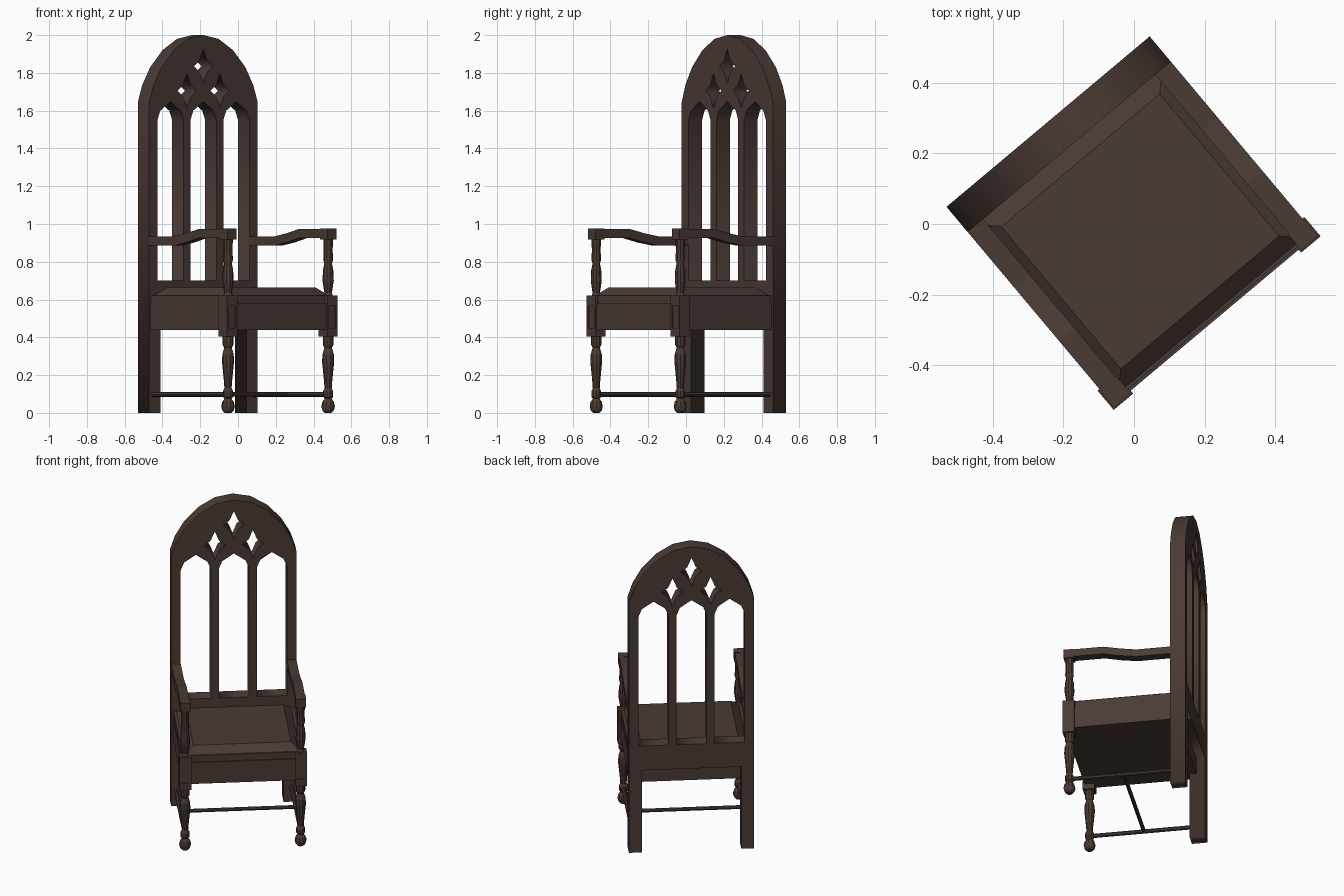
import bpy, bmesh, math
from mathutils import Matrix

if "Cube" in bpy.data.objects:
    bpy.data.objects.remove(bpy.data.objects["Cube"])

TURN = Matrix.Rotation(math.radians(40), 4, 'Z')   # whole chair is turned 40 degrees
wood = bpy.data.materials.new("dark_brown_wood")
wood.diffuse_color = (0.068, 0.043, 0.035, 1)
wood.use_nodes = True
wood.node_tree.nodes["Principled BSDF"].inputs["Base Color"].default_value = wood.diffuse_color


def finish(name, bm):
    bmesh.ops.recalc_face_normals(bm, faces=bm.faces)
    bm.transform(TURN)
    me = bpy.data.meshes.new(name)
    bm.to_mesh(me)
    bm.free()
    me.materials.clear()
    me.materials.append(wood)
    ob = bpy.data.objects.new(name, me)
    bpy.context.collection.objects.link(ob)
    return ob


def box_bm(x0, x1, y0, y1, z0, z1):
    bm = bmesh.new()
    bmesh.ops.create_cube(bm, size=1)
    for v in bm.verts:
        v.co = (x1 if v.co.x > 0 else x0, y1 if v.co.y > 0 else y0, z1 if v.co.z > 0 else z0)
    return bm


def box(name, *dims):
    return finish(name, box_bm(*dims))


def turned(name, profile, x, y, n=10):
    # lathe a (radius, height) profile around a vertical axis
    bm = bmesh.new()
    rings = [[bm.verts.new((x + r * math.cos(2 * math.pi * i / n), y + r * math.sin(2 * math.pi * i / n), z))
              for i in range(n)] for r, z in profile]
    for a, b in zip(rings, rings[1:]):
        for i in range(n):
            bm.faces.new((a[i], a[(i + 1) % n], b[(i + 1) % n], b[i]))
    bm.faces.new(rings[0][::-1])
    bm.faces.new(rings[-1])
    return finish(name, bm)


def rod(name, length, radius, axis, loc):
    bm = bmesh.new()
    bmesh.ops.create_cone(bm, cap_ends=True, segments=8, radius1=radius, radius2=radius, depth=length)
    bm.transform(Matrix.Translation(loc) @ Matrix.Rotation(math.pi / 2, 4, axis))
    return finish(name, bm)


# Back frame: arched outline with legs, pierced by lancets and star lights
half = [(.375, 1.645), (.345, 1.735), (.29, 1.83), (.205, 1.92), (.105, 1.98)]
outline = [(-.375, 0), (-.298, 0), (-.298, .54), (.298, .54), (.298, 0), (.375, 0)]
outline += half + [(0, 2.0)] + [(-x, z) for x, z in reversed(half)]
loops = [outline]
for c in (-.228, 0, .228):
    loops.append([(c - .09, .70), (c + .09, .70), (c + .09, 1.55), (c + .07, 1.6),
                  (c, 1.648), (c - .07, 1.6), (c - .09, 1.55)])
for cx, cz in ((-.114, 1.705), (.114, 1.705), (0, 1.835)):
    star = []
    for k in range(4):
        a = k * math.pi / 2
        star.append((cx + .065 * math.cos(a), cz + .092 * math.sin(a)))
        a += math.pi / 4
        star.append((cx + .036 * math.cos(a), cz + .044 * math.sin(a)))
    loops.append(star)
cu = bpy.data.curves.new("back_outline", 'CURVE')
cu.dimensions = '2D'
cu.fill_mode = 'BOTH'
cu.extrude = .0465
for pts in loops:
    sp = cu.splines.new('POLY')
    sp.points.add(len(pts) - 1)
    for p, (x, z) in zip(sp.points, pts):
        p.co = (x, z, 0, 1)
    sp.use_cyclic_u = True
tmp = bpy.data.objects.new("back_outline", cu)
bpy.context.collection.objects.link(tmp)
me = bpy.data.meshes.new_from_object(tmp.evaluated_get(bpy.context.evaluated_depsgraph_get()))
bm = bmesh.new()
bm.from_mesh(me)
bpy.data.objects.remove(tmp)
bpy.data.meshes.remove(me)
bmesh.ops.remove_doubles(bm, verts=bm.verts, dist=1e-5)
bm.transform(Matrix.Translation((0, .3315, 0)) @ Matrix.Rotation(math.pi / 2, 4, 'X'))
finish("back_frame", bm)

# Seat box, ledge and bevelled cushion
box("seat_rails", -.365, .365, -.355, .325, .44, .58)
box("seat_ledge", -.362, .362, -.347, .30, .58, .622)
bm = box_bm(-.345, .345, -.34, .288, .62, .664)
for v in bm.verts:
    if v.co.z > .64:
        v.co.x = math.copysign(.292, v.co.x)
        v.co.y = -.29 if v.co.y < 0 else .235
finish("seat_cushion", bm)

leg = [(.018, .0), (.03, .012), (.036, .035), (.03, .06), (.018, .075), (.027, .085), (.027, .115),
       (.019, .13), (.022, .17), (.032, .27), (.03, .31), (.02, .345), (.028, .36), (.028, .41)]
post = [(.026, .615), (.02, .635), (.03, .70), (.027, .76), (.02, .79), (.026, .81), (.024, .86), (.026, .925)]
arm = [(.30, .886), (.08, .886), (-.02, .902), (-.12, .925), (-.35, .925),
       (-.35, .973), (-.12, .973), (-.02, .951), (.08, .934), (.30, .934)]

for s, side in ((-1, "left"), (1, "right")):
    cx, cy = s * .346, -.33
    turned(side + "_front_leg", leg, cx, cy)
    turned(side + "_arm_post", post, cx, cy)
    # corner block with recessed front panel
    bm = box_bm(cx - .036, cx + .036, cy - .036, cy + .035, .405, .622)
    front = min(bm.faces, key=lambda f: f.calc_center_median().y)
    bmesh.ops.inset_individual(bm, faces=[front], thickness=.016, depth=0)
    for v in front.verts:
        v.co.z = .567 if v.co.z > .5 else .45
    inner = bmesh.ops.extrude_discrete_faces(bm, faces=[front])["faces"][0]
    for v in inner.verts:
        v.co.y += .008
    finish(side + "_corner_block", bm)
    # curved arm rest extruded from its side profile
    bm = bmesh.new()
    face = bm.faces.new([bm.verts.new((s * .318, y, z)) for y, z in arm])
    ext = bmesh.ops.extrude_face_region(bm, geom=[face])["geom"]
    for v in ext:
        if isinstance(v, bmesh.types.BMVert):
            v.co.x = s * .375
    finish(side + "_arm_rest", bm)
    box(side + "_arm_cap", cx - .031, cx + .031, -.361, -.30, .918, .975)
    rod(side + "_stretcher", .64, .013, 'X', (cx, 0, .098))
rod("cross_stretcher", .69, .012, 'Y', (0, 0, .098))
